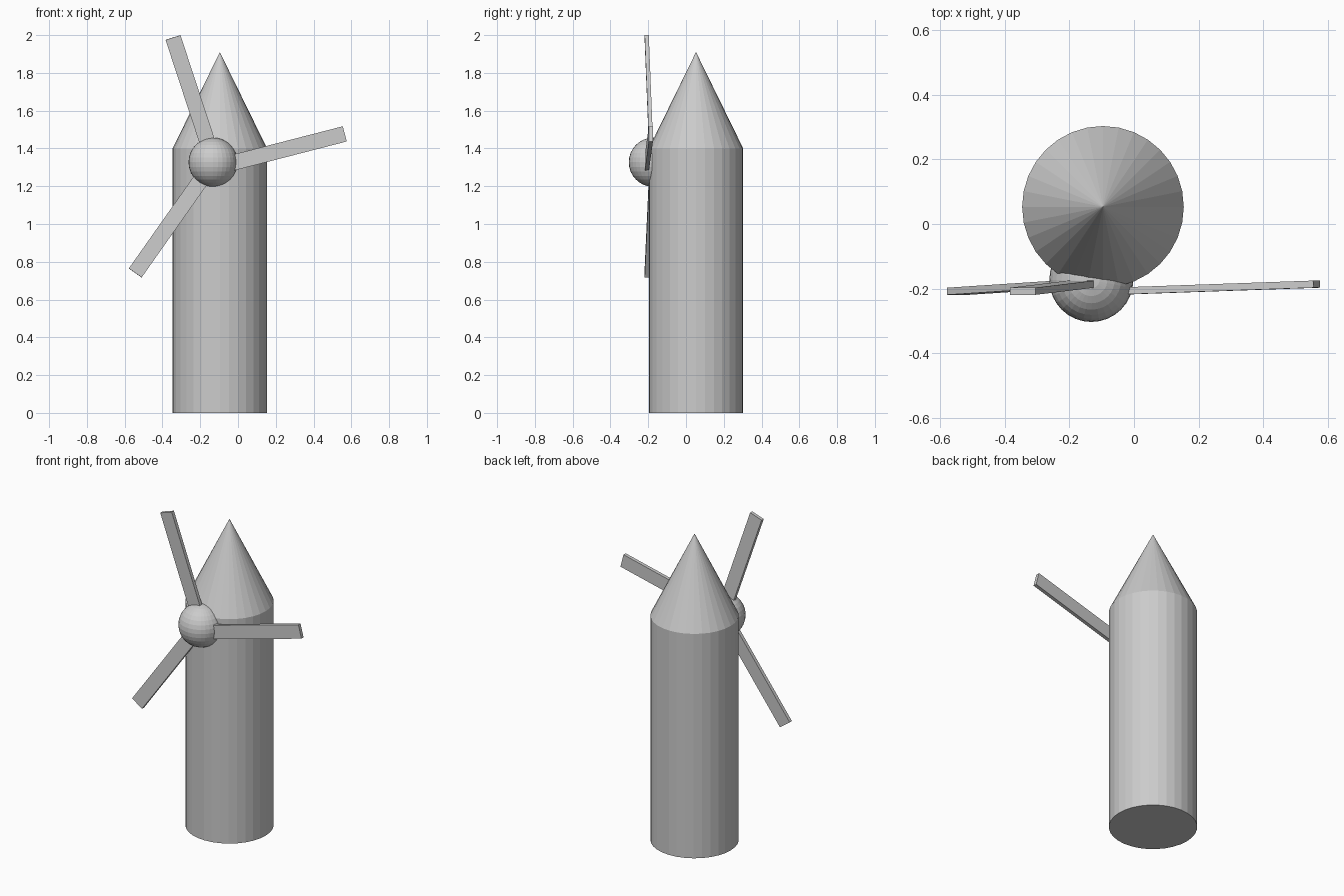
import bpy
from math import pi
from mathutils import Vector, Matrix

if "Cube" in bpy.data.objects:
    bpy.data.objects.remove(bpy.data.objects["Cube"])

TOWER = Vector((-0.096, 0.053, 0))
RADIUS = 0.25
WALL = 1.4
ROOF = 0.51

# Round tower body
bpy.ops.mesh.primitive_cylinder_add(vertices=32, radius=RADIUS, depth=WALL,
                                    location=TOWER + Vector((0, 0, WALL / 2)))
bpy.context.object.name = "tower"

# Pointed roof
bpy.ops.mesh.primitive_cone_add(vertices=32, radius1=RADIUS, radius2=0, depth=ROOF,
                                location=TOWER + Vector((0, 0, WALL + ROOF / 2)))
bpy.context.object.name = "roof"

# Ball hub on the front of the tower
bpy.ops.mesh.primitive_uv_sphere_add(segments=32, ring_count=16, radius=0.13,
                                     location=(-0.132, -0.173, 1.327))
bpy.context.object.name = "hub"


def blade(name, root, tip, width=0.083, thick=0.022):
    """Flat bar from root to tip, its wide face towards the front."""
    root, tip = Vector(root), Vector(tip)
    along = (tip - root).normalized()
    across = along.cross(Vector((0, -1, 0))).normalized()
    normal = along.cross(across)
    bpy.ops.mesh.primitive_cube_add(size=1)
    ob = bpy.context.object
    ob.name = name
    turn = Matrix((along, across, normal)).transposed()
    size = Matrix.Diagonal(((tip - root).length, width, thick, 1))
    ob.data.transform(turn.to_4x4() @ size)
    ob.location = (root + tip) / 2


# Three slightly uneven sails, rooted inside the hub
blade("sail_right", (-0.06, -0.208, 1.316), (0.565, -0.186, 1.477))
blade("sail_top", (-0.146, -0.184, 1.385), (-0.344, -0.208, 1.987))
blade("sail_lower", (-0.178, -0.184, 1.260), (-0.544, -0.208, 0.741))
